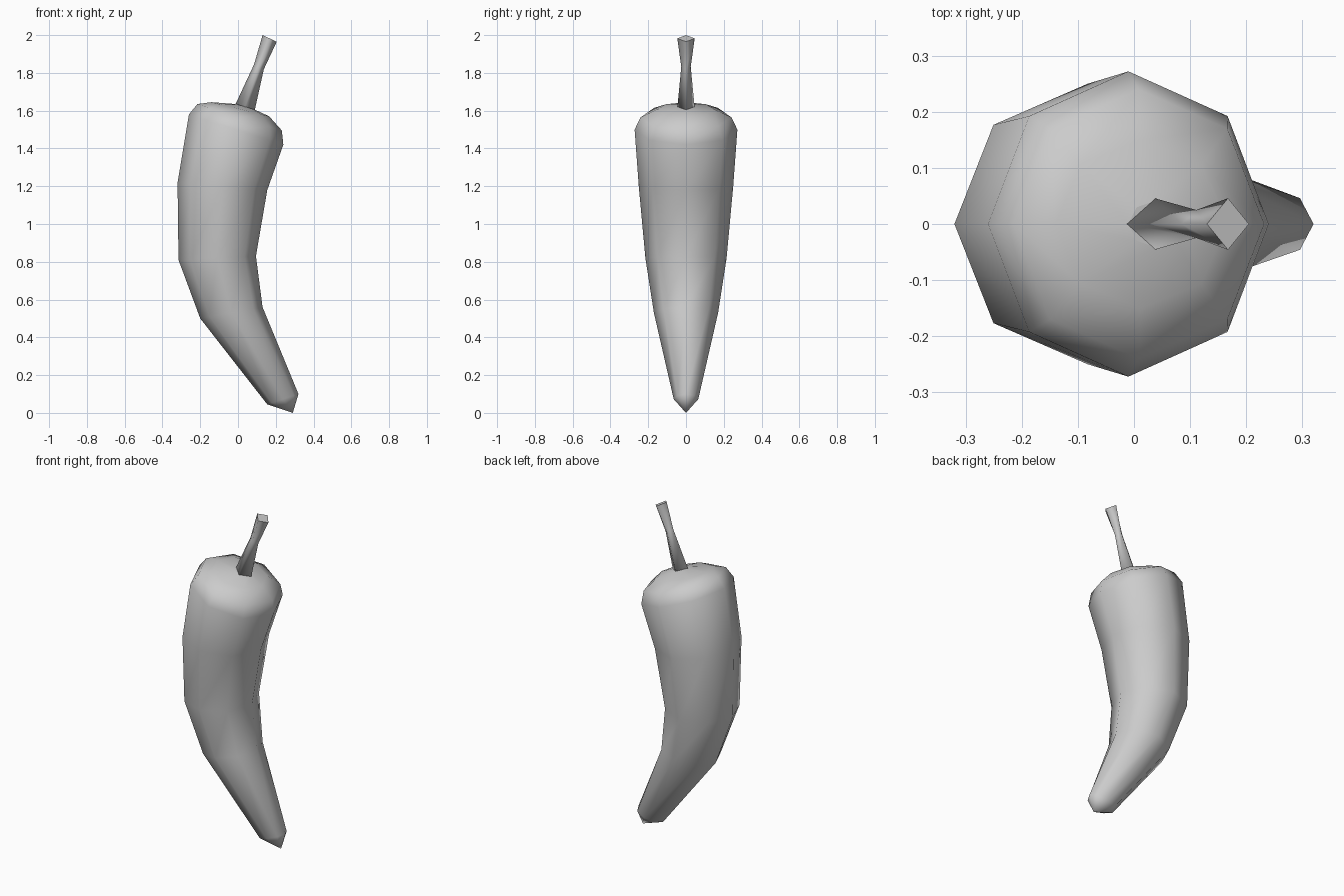
import bpy, bmesh, math
from mathutils import Vector

if "Cube" in bpy.data.objects:
    bpy.data.objects.remove(bpy.data.objects["Cube"])


def loft(name, rings, sides, tip=None):
    """Skin rings given as (x_left, z_left, x_right, z_right, half_depth)."""
    bm = bmesh.new()
    loops = []
    for xl, zl, xr, zr, depth in rings:
        a, b = Vector((xl, 0, zl)), Vector((xr, 0, zr))
        centre, arm = (a + b) / 2, (b - a) / 2
        loop = []
        for i in range(sides):
            t = 2 * math.pi * i / sides
            loop.append(bm.verts.new(centre + arm * math.cos(t) + Vector((0, depth * math.sin(t), 0))))
        loops.append(loop)
    for lo, hi in zip(loops, loops[1:]):
        for i in range(sides):
            j = (i + 1) % sides
            bm.faces.new((lo[i], lo[j], hi[j], hi[i]))
    if tip:
        point = bm.verts.new(tip)
        for i in range(sides):
            bm.faces.new((point, loops[0][(i + 1) % sides], loops[0][i]))
    else:
        bm.faces.new(loops[0][::-1])
    for f in bm.faces:
        f.smooth = True
    cap = bm.faces.new(loops[-1])
    cap.smooth = False
    bmesh.ops.recalc_face_normals(bm, faces=bm.faces)
    mesh = bpy.data.meshes.new(name)
    bm.to_mesh(mesh)
    bm.free()
    obj = bpy.data.objects.new(name, mesh)
    bpy.context.collection.objects.link(obj)
    return obj


# Curved, tapering pepper body with a rounded shoulder
loft("pepper_body", [
    (0.155, 0.045, 0.32, 0.10, 0.065),
    (-0.20, 0.50, 0.13, 0.56, 0.17),
    (-0.315, 0.81, 0.095, 0.83, 0.215),
    (-0.32, 1.22, 0.155, 1.18, 0.25),
    (-0.26, 1.58, 0.24, 1.42, 0.272),
    (-0.215, 1.635, 0.232, 1.495, 0.24),
    (-0.14, 1.645, 0.165, 1.57, 0.15),
    (-0.01, 1.635, 0.09, 1.605, 0.042),
], 8, tip=(0.29, 0, 0))

# Four-sided stem, pinched in the middle
loft("stem", [
    (-0.015, 1.63, 0.088, 1.60, 0.046),
    (0.085, 1.845, 0.137, 1.82, 0.025),
    (0.13, 2.0, 0.205, 1.965, 0.046),
], 4)
